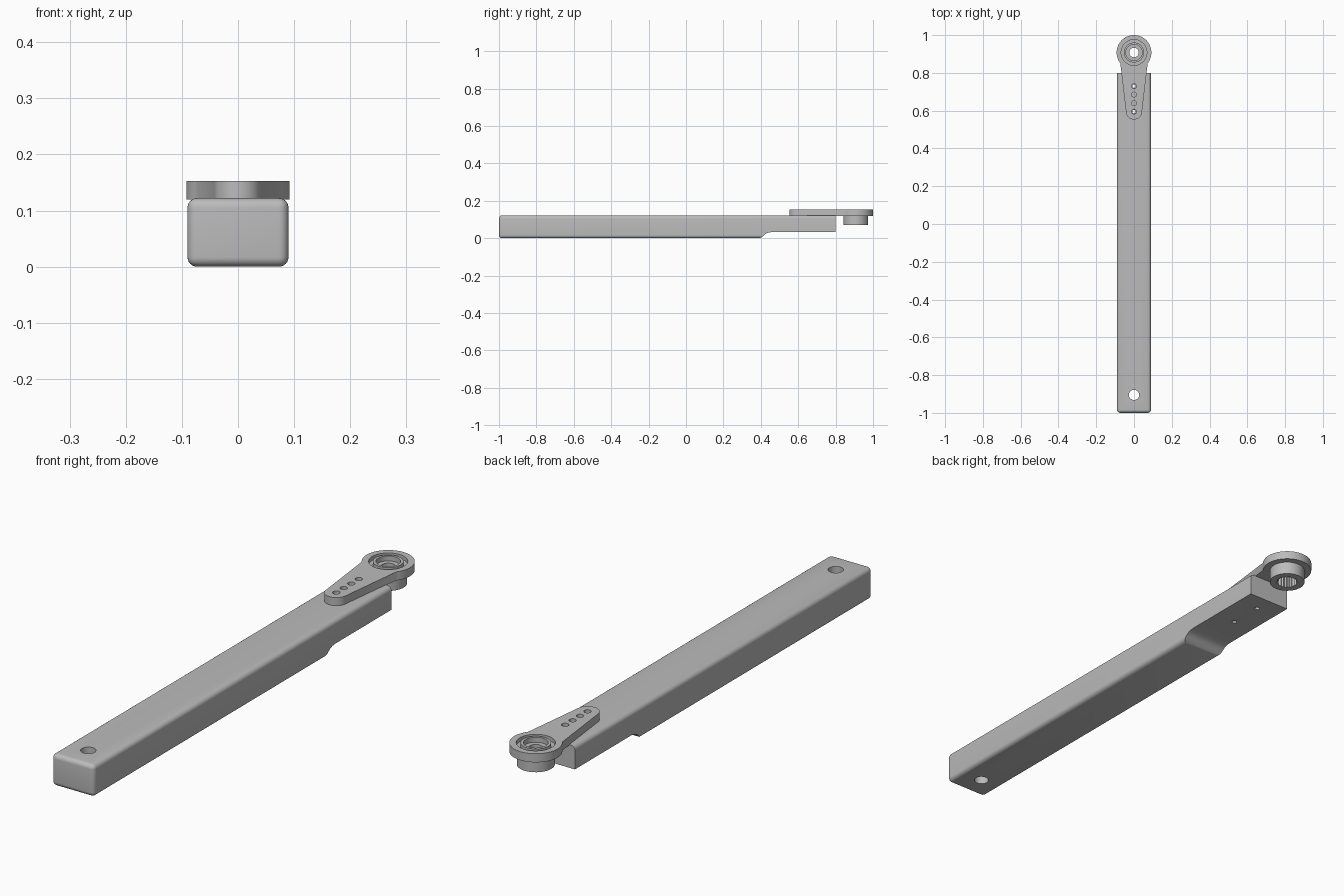
import bpy, bmesh
from math import sin, cos, pi, radians

if "Cube" in bpy.data.objects:
    bpy.data.objects.remove(bpy.data.objects["Cube"], do_unlink=True)

grey = bpy.data.materials.new("plain grey")
grey.use_nodes = True
grey.diffuse_color = (0.5, 0.5, 0.5, 1)
grey.node_tree.nodes["Principled BSDF"].inputs["Base Color"].default_value = (0.5, 0.5, 0.5, 1)


def new_object(name, bm):
    bmesh.ops.recalc_face_normals(bm, faces=bm.faces)
    mesh = bpy.data.meshes.new(name)
    bm.to_mesh(mesh)
    bm.free()
    mesh.materials.append(grey)
    obj = bpy.data.objects.new(name, mesh)
    bpy.context.collection.objects.link(obj)
    return obj


def prism(name, points, offset):
    """Extrude a closed outline of 3D points along an offset."""
    bm = bmesh.new()
    face = bm.faces.new([bm.verts.new(p) for p in points])
    top = bmesh.ops.extrude_face_region(bm, geom=[face])["geom"]
    verts = [v for v in top if isinstance(v, bmesh.types.BMVert)]
    bmesh.ops.translate(bm, verts=verts, vec=offset)
    return new_object(name, bm)


def arc(y, r, start, end, steps):
    angles = [radians(start + (end - start) * i / steps) for i in range(steps + 1)]
    return [(r * cos(a), y + r * sin(a)) for a in angles]


def cylinder(name, y, r, z0, z1, sides=48):
    ring = arc(y, r, 0, 360, sides)[:-1]
    return prism(name, [(px, py, z0) for px, py in ring], (0, 0, z1 - z0))


def combine(target, tool, operation="DIFFERENCE"):
    mod = target.modifiers.new("cut", "BOOLEAN")
    mod.operation, mod.solver, mod.object = operation, "EXACT", tool
    bpy.context.view_layer.objects.active = target
    bpy.ops.object.modifier_apply(modifier=mod.name)
    bpy.data.objects.remove(tool, do_unlink=True)


def smooth(obj):
    bpy.ops.object.select_all(action="DESELECT")
    obj.select_set(True)
    bpy.context.view_layer.objects.active = obj
    bpy.ops.object.shade_smooth_by_angle(angle=radians(32))


HALF, TOP, FRONT, BACK = 0.09, 0.122, -1.0, 0.8
PIVOT, TIP = 0.908, 0.595

# Arm: long bar, rounded everywhere except around its back end
bm = bmesh.new()
bmesh.ops.create_cube(bm, size=1)
for v in bm.verts:
    v.co.x *= HALF * 2
    v.co.y = BACK if v.co.y > 0 else FRONT
    v.co.z = TOP if v.co.z > 0 else 0
edges = [e for e in bm.edges if not all(v.co.y == v.co.y and v.co.y > 0 for v in e.verts)]
bmesh.ops.bevel(bm, geom=edges, offset=0.017, segments=6, profile=0.5, affect="EDGES")
arm = new_object("arm", bm)

# Thinner back section with a curved step underneath
step = [(0.393, -0.05), (0.393, 0), (0.402, 0.004), (0.411, 0.011), (0.42, 0.019),
        (0.43, 0.026), (0.443, 0.031), (0.46, 0.033), (0.9, 0.033), (0.9, -0.05)]
combine(arm, prism("step_cutter", [(-0.2, y, z) for y, z in step], (0.4, 0, 0)))

# Pivot hole at the front and two screw holes at the back
for y, r in ((-0.905, 0.027), (TIP, 0.009), (0.73, 0.009)):
    combine(arm, cylinder("hole_cutter", y, r, -0.1, 0.3, 32))
smooth(arm)

# Lever plate: round head tapering to a round tip
outline = arc(PIVOT, 0.092, -38, 218, 48) + arc(TIP, 0.042, 187, 353, 20)
lever = prism("lever", [(x, y, 0.12) for x, y in outline], (0, 0, 0.033))
combine(lever, cylinder("hub", PIVOT, 0.066, 0.07, 0.135), "UNION")

# Ring groove and counterbore in the head
groove = cylinder("groove_cutter", PIVOT, 0.068, 0.138, 0.2)
combine(groove, cylinder("groove_core", PIVOT, 0.053, 0.1, 0.3))
combine(lever, groove)
combine(lever, cylinder("counterbore_cutter", PIVOT, 0.043, 0.134, 0.2))
combine(lever, cylinder("shaft_hole_cutter", PIVOT, 0.025, 0.0, 0.3))

# Toothed socket in the underside of the hub
teeth = 20
star = []
for i in range(teeth * 2):
    a, r = pi * i / teeth, 0.042 if i % 2 else 0.036
    star.append((r * cos(a), PIVOT + r * sin(a), 0.05))
combine(lever, prism("socket_cutter", star, (0, 0, 0.065)))

# Row of small holes along the lever
for i in range(4):
    combine(lever, cylinder("small_hole_cutter", TIP + 0.045 * i, 0.013, 0.1, 0.2, 24))
smooth(lever)
